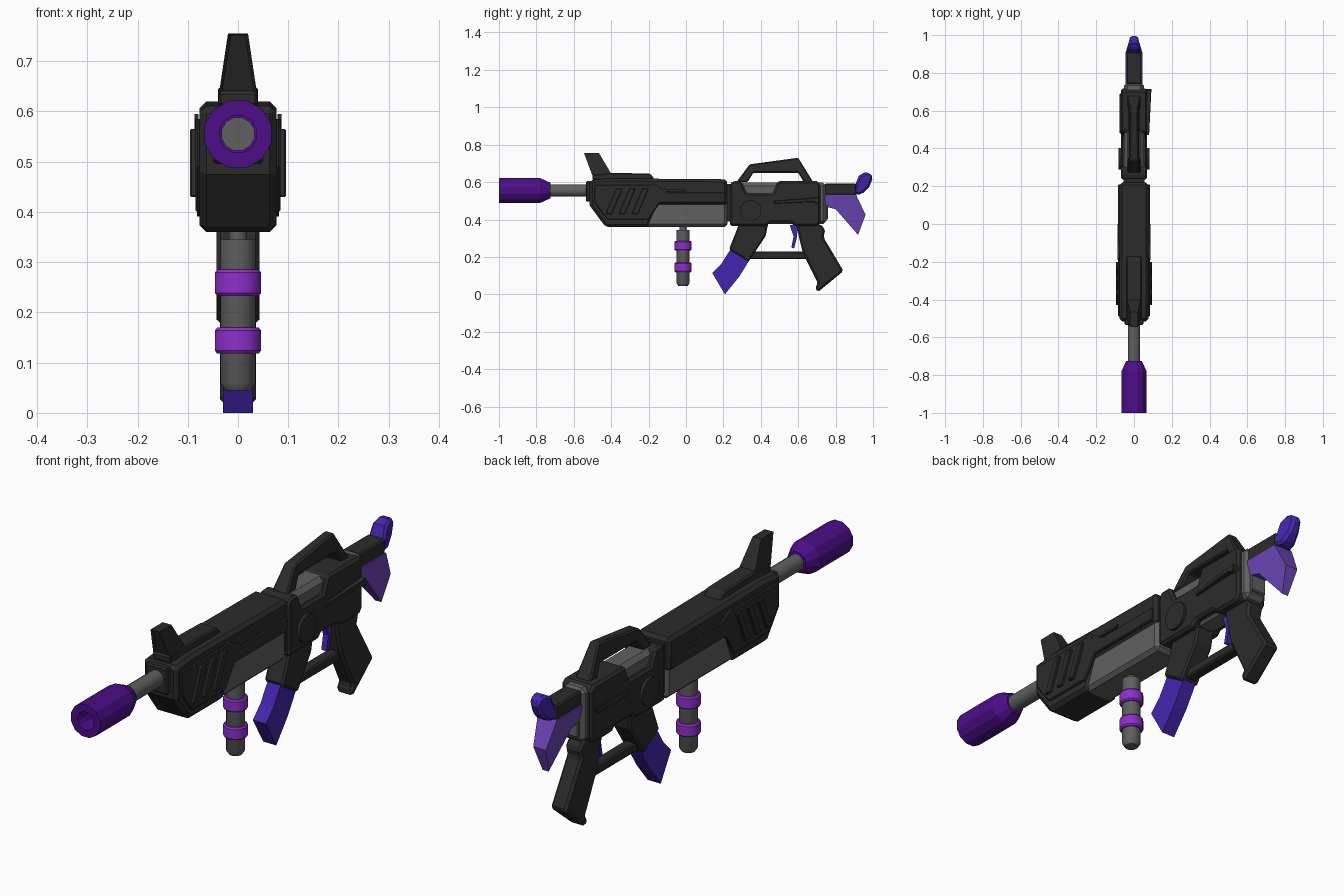
import bpy, bmesh, math
from mathutils import Vector


def mat(name, r, g, b):
    m = bpy.data.materials.new(name)
    m.diffuse_color = (r, g, b, 1)
    return m


BLACK = mat("black", 0.024, 0.024, 0.024)
GREY = mat("grey", 0.115, 0.115, 0.115)
DEEP = mat("deep purple", 0.075, 0.004, 0.25)
BRIGHT = mat("bright purple", 0.27, 0.028, 0.60)
INDIGO = mat("indigo", 0.06, 0.018, 0.42)
LILAC = mat("lilac", 0.15, 0.06, 0.47)


def finish(bm, name, material, bevel=0.0):
    bmesh.ops.recalc_face_normals(bm, faces=bm.faces)
    me = bpy.data.meshes.new(name)
    bm.to_mesh(me)
    bm.free()
    me.materials.append(material)
    ob = bpy.data.objects.new(name, me)
    bpy.context.collection.objects.link(ob)
    if bevel:
        mod = ob.modifiers.new("edge_chamfer", 'BEVEL')
        mod.width, mod.segments = bevel, 1
        mod.limit_method, mod.angle_limit = 'ANGLE', math.radians(40)
    return ob


def prism(name, pts, width, material, bevel=0.0, x=0.0, recess=None):
    """Side profile in (y, z) extruded along x; width is a half width or f(y, z)."""
    f = width if callable(width) else (lambda y, z: width)
    bm = bmesh.new()
    left = [bm.verts.new((x - f(y, z), y, z)) for y, z in pts]
    right = [bm.verts.new((x + f(y, z), y, z)) for y, z in pts]
    bm.faces.new(left)
    bm.faces.new(right[::-1])
    n = len(pts)
    for i in range(n):
        j = (i + 1) % n
        bm.faces.new((left[i], right[i], right[j], left[j]))
    if recess:  # sink a panel into the front-facing side
        bmesh.ops.recalc_face_normals(bm, faces=bm.faces)
        face = min(bm.faces, key=lambda p: p.normal.y)
        bmesh.ops.inset_individual(bm, faces=[face], thickness=recess, depth=-recess)
    return finish(bm, name, material, bevel)


def box(name, y0, y1, z0, z1, w, material, bevel=0.0, x=0.0):
    return prism(name, [(y0, z0), (y1, z0), (y1, z1), (y0, z1)], w, material, bevel, x)


def lathe(name, profile, axis, centre, material, sides=12, smooth=False):
    """Turn (radius, position) pairs about the x, y or z axis."""
    bm = bmesh.new()
    a = 'xyz'.index(axis)
    rings = []
    for r, t in profile:
        ring = []
        for i in range(sides):
            ang = 2 * math.pi * (i + 0.5) / sides
            p = Vector(centre)
            p[a] += t
            p[(a + 1) % 3] += r * math.cos(ang)
            p[(a + 2) % 3] += r * math.sin(ang)
            ring.append(bm.verts.new(p))
        rings.append(ring)
    for lo, hi in zip(rings, rings[1:]):
        for i in range(sides):
            j = (i + 1) % sides
            bm.faces.new((lo[i], lo[j], hi[j], hi[i]))
    bm.faces.new(rings[0])
    bm.faces.new(rings[-1])
    ob = finish(bm, name, material)
    if smooth:
        ob.data.shade_smooth()
        ob.data.set_sharp_from_angle(angle=math.radians(35))
    return ob


# Barrel and muzzle
AX = (0, 0, 0.555)
lathe("muzzle", [(0.038, -0.88), (0.038, -1), (0.069, -1), (0.069, -0.78), (0.043, -0.725)],
      'y', AX, DEEP)
lathe("barrel", [(0.034, -0.89), (0.034, -0.5)], 'y', AX, GREY, 12, True)
box("barrel_collar", -0.535, -0.50, 0.495, 0.605, 0.05, BLACK, 0.006)

# Handguard with grey underside
prism("handguard", [(-0.515, 0.61), (-0.40, 0.62), (0.22, 0.615), (0.22, 0.475), (-0.155, 0.475),
                    (-0.20, 0.36), (-0.43, 0.36), (-0.515, 0.475)], 0.077, BLACK, 0.014)
prism("handguard_underside", [(-0.23, 0.50), (0.222, 0.50), (0.222, 0.36), (-0.23, 0.36)],
      0.068, GREY, 0.015)
box("handguard_joint", 0.20, 0.25, 0.39, 0.59, 0.055, BLACK)

# Handguard side strips and slanted ribs
for s, side in ((-1, "left"), (1, "right")):
    prism("side_strip_" + side, [(-0.49, 0.585), (-0.17, 0.585), (-0.09, 0.545), (0.21, 0.545),
                                 (0.21, 0.49), (-0.14, 0.49), (-0.20, 0.40), (-0.42, 0.40),
                                 (-0.49, 0.49)], 0.006, BLACK, 0.004, s * 0.079)
    for i in range(3):
        y = -0.43 + i * 0.07
        prism(f"vent_rib_{side}_{i}", [(y, 0.43), (y + 0.033, 0.43), (y + 0.09, 0.565),
                                       (y + 0.057, 0.565)], 0.010, BLACK, 0.003, s * 0.086)
    prism("upper_strip_" + side, [(-0.19, 0.585), (-0.12, 0.55), (0.0, 0.55), (0.0, 0.56),
                                  (-0.115, 0.56), (-0.18, 0.595)], 0.004, BLACK, 0, s * 0.083)

# Front sight on its rail
prism("top_rail", [(-0.50, 0.61), (-0.50, 0.64), (-0.40, 0.65), (-0.19, 0.645), (-0.165, 0.61)],
      0.04, BLACK, 0.006)
prism("front_sight", [(-0.545, 0.755), (-0.465, 0.755), (-0.40, 0.645), (-0.40, 0.62), (-0.495, 0.62)],
      lambda y, z: 0.02 + (0.755 - z) * 0.15, BLACK, recess=0.009)

# Vertical foregrip with two rings
GRIP = (0, -0.016, 0)
lathe("foregrip", [(0.026, 0.045), (0.036, 0.06), (0.036, 0.345), (0.018, 0.345), (0.018, 0.38)],
      'z', GRIP, GREY, 16, True)
for i, z in enumerate((0.118, 0.233)):
    lathe(f"foregrip_ring_{i}", [(0.042, z), (0.047, z + 0.006), (0.047, z + 0.046), (0.042, z + 0.052)],
          'z', GRIP, BRIGHT, 16, True)

# Receiver: grey core inside a notched black shell
box("receiver_core", 0.24, 0.75, 0.375, 0.598, 0.052, GREY, 0.018)
prism("receiver", [(0.235, 0.59), (0.25, 0.605), (0.295, 0.605), (0.325, 0.54), (0.465, 0.54),
                   (0.49, 0.605), (0.70, 0.605), (0.718, 0.59), (0.718, 0.385), (0.70, 0.365),
                   (0.58, 0.365), (0.56, 0.385), (0.45, 0.385), (0.43, 0.365), (0.235, 0.365)],
      0.07, BLACK, 0.010)
lathe("receiver_disc", [(0.058, -0.082), (0.058, 0.082)], 'x', (0, 0.345, 0.448), BLACK, 16)
prism("charging_handle", [(0.47, 0.485), (0.68, 0.495), (0.70, 0.485), (0.715, 0.495),
                          (0.71, 0.52), (0.68, 0.515), (0.47, 0.50)],
      lambda y, z: 0.006 + 0.05 * (y - 0.47), BLACK, 0.002, 0.074)
box("left_slot_strip", 0.48, 0.69, 0.485, 0.51, 0.005, BLACK, 0.002, -0.071)

# Carry handle
prism("carry_handle", [(0.27, 0.60), (0.34, 0.695), (0.60, 0.73), (0.68, 0.60), (0.63, 0.60),
                       (0.60, 0.65), (0.36, 0.65), (0.33, 0.60)],
      lambda y, z: 0.036 - (z - 0.6) * 0.12, BLACK, 0.006)

# Magazine well and magazine
prism("magazine_well", [(0.285, 0.38), (0.44, 0.38), (0.425, 0.31), (0.335, 0.175), (0.23, 0.24)],
      0.043, BLACK, 0.008)
prism("magazine", [(0.25, 0.26), (0.35, 0.20), (0.285, 0.095), (0.208, 0.0), (0.14, 0.115), (0.19, 0.165)],
      0.03, INDIGO)

# Trigger, guard and pistol grip
box("trigger_guard", 0.34, 0.66, 0.188, 0.228, 0.024, BLACK, 0.006)
prism("trigger", [(0.555, 0.37), (0.60, 0.37), (0.592, 0.30), (0.578, 0.245), (0.563, 0.25), (0.575, 0.31)],
      0.012, INDIGO)
prism("pistol_grip", [(0.59, 0.375), (0.72, 0.375), (0.745, 0.345), (0.735, 0.305), (0.842, 0.125),
                      (0.705, 0.012), (0.69, 0.035), (0.705, 0.06), (0.625, 0.22), (0.605, 0.30)]
      , 0.036, BLACK, 0.010)

# Stock: black block, lilac fin, indigo horn
box("stock_neck", 0.71, 0.76, 0.40, 0.575, 0.036, GREY, 0.005)
box("stock_block", 0.74, 0.91, 0.53, 0.592, 0.040, BLACK, 0.006)
prism("stock_fin", [(0.742, 0.535), (0.908, 0.535), (0.96, 0.425), (0.92, 0.318), (0.80, 0.455), (0.742, 0.47)],
      lambda y, z: 0.014 + (z - 0.318) * 0.14, LILAC)
prism("stock_horn", [(0.895, 0.535), (0.908, 0.595), (0.925, 0.635), (0.955, 0.652), (0.985, 0.648),
                     (1.0, 0.625), (0.98, 0.575), (0.94, 0.535)],
      lambda y, z: 0.042 - (y - 0.895) * 0.22, INDIGO, 0.011)
